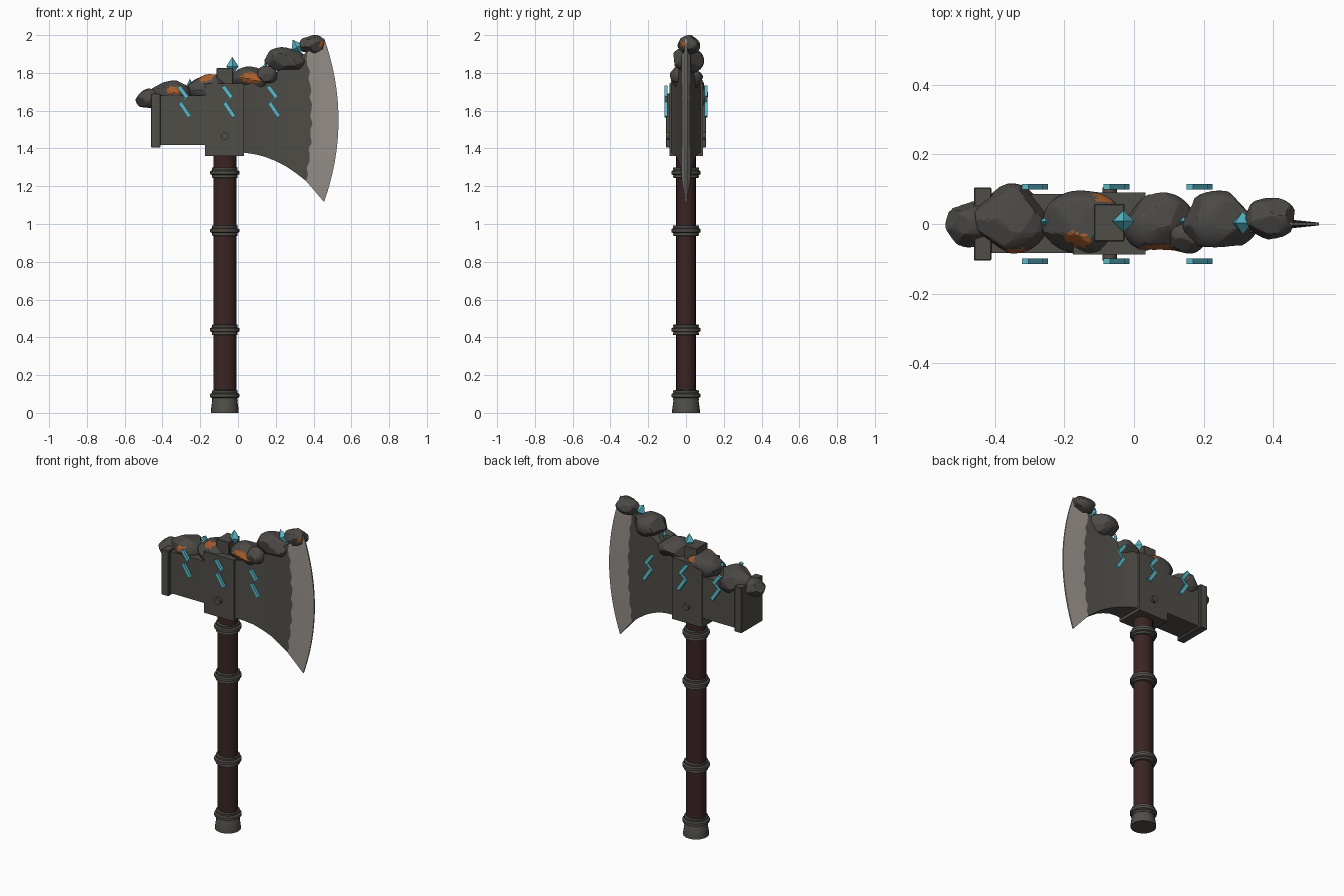
import bpy, bmesh, math, random
from mathutils import Vector, Matrix

random.seed(7)
if "Cube" in bpy.data.objects:
    bpy.data.objects.remove(bpy.data.objects["Cube"])


def material(name, rgb):
    m = bpy.data.materials.new(name)
    m.use_nodes = True
    m.diffuse_color = (*rgb, 1)
    m.node_tree.nodes["Principled BSDF"].inputs["Base Color"].default_value = (*rgb, 1)
    return m


IRON = material("dark iron", (0.080, 0.075, 0.064))
EDGE = material("bare steel", (0.31, 0.28, 0.255))
ROCK = material("dark rock", (0.072, 0.067, 0.061))
EMBER = material("ember orange", (0.40, 0.11, 0.025))
WOOD = material("dark red wood", (0.042, 0.018, 0.017))
CRYSTAL = material("cyan crystal", (0.10, 0.50, 0.60))
AXIS = -0.07  # x of the handle


def finish(bm, name, mats, smooth=None):
    bmesh.ops.recalc_face_normals(bm, faces=bm.faces[:])
    mesh = bpy.data.meshes.new(name)
    bm.to_mesh(mesh)
    bm.free()
    for m in mats:
        mesh.materials.append(m)
    ob = bpy.data.objects.new(name, mesh)
    bpy.context.collection.objects.link(ob)
    if smooth:
        bpy.ops.object.select_all(action='DESELECT')
        ob.select_set(True)
        bpy.context.view_layer.objects.active = ob
        bpy.ops.object.shade_smooth_by_angle(angle=math.radians(smooth))
    return ob


def box(name, x, y, z, mat, bevel=0.0):
    """Box from (min, max) pairs."""
    bm = bmesh.new()
    bmesh.ops.create_cube(bm, size=1)
    for v in bm.verts:
        v.co = [sum(r) / 2 + c * (r[1] - r[0]) for r, c in zip((x, y, z), v.co)]
    if bevel:
        bmesh.ops.bevel(bm, geom=bm.edges[:], offset=bevel, segments=1, affect='EDGES')
    return finish(bm, name, [mat])


def lathe(name, profile, z, mat, squash=1.0, sides=20):
    """Turn (radius, height) points around the handle axis."""
    bm = bmesh.new()
    rings = []
    for r, h in profile:
        rings.append([bm.verts.new((AXIS + r * math.cos(a), r * squash * math.sin(a), z + h))
                      for a in (math.tau * i / sides for i in range(sides))])
    for a, b in zip(rings, rings[1:]):
        for i in range(sides):
            j = (i + 1) % sides
            bm.faces.new((a[i], a[j], b[j], b[i]))
    bm.faces.new(rings[0])
    bm.faces.new(rings[-1])
    return finish(bm, name, [mat], 30)


def interp(points, x):
    for (x0, y0), (x1, y1) in zip(points, points[1:]):
        if x <= x1:
            return y0 + (y1 - y0) * (x - x0) / (x1 - x0)
    return points[-1][1]


# Handle, collars and pommel
lathe("handle", [(0.061, 0.05), (0.061, 1.4)], 0, WOOD, 0.86)
collar = [(0.06, -0.028), (0.069, -0.026), (0.067, -0.013), (0.078, -0.008),
          (0.078, 0.008), (0.067, 0.013), (0.069, 0.026), (0.06, 0.028)]
for i, z in enumerate((0.092, 0.44, 0.965, 1.272)):
    lathe(f"collar_{i + 1}", collar, z, IRON)
lathe("pommel", [(0.074, 0), (0.073, 0.02), (0.065, 0.075), (0.06, 0.085)], 0, IRON)

# Head blocks
box("hammer_block", (-0.43, -0.16), (-0.083, 0.086), (1.418, 1.68), IRON)
box("hammer_plate", (-0.46, -0.41), (-0.105, 0.105), (1.405, 1.69), IRON, 0.003)
box("head_socket", (-0.175, 0.033), (-0.088, 0.09), (1.36, 1.745), IRON)
box("socket_cap", (-0.115, -0.027), (-0.05, 0.058), (1.73, 1.825), IRON, 0.003)

# Rivet running through the socket
bm = bmesh.new()
bmesh.ops.create_cone(bm, cap_ends=True, segments=12, radius1=0.021, radius2=0.021, depth=0.21,
                      matrix=Matrix.Translation((AXIS, 0, 1.465)) @ Matrix.Rotation(math.pi / 2, 4, 'X'))
finish(bm, "socket_rivet", [IRON], 40)

# Blade: wedge lofted in columns from the socket to the cutting edge
TOP = [(0.03, 1.735), (0.12, 1.76), (0.25, 1.83), (0.36, 1.91), (0.455, 1.985)]
BOTTOM = [(0.03, 1.378), (0.1, 1.368), (0.17, 1.348), (0.27, 1.298), (0.36, 1.228), (0.457, 1.115)]
THICK = [(0.03, 0.078), (0.12, 0.054), (0.25, 0.033), (0.37, 0.021), (0.53, 0.003)]
COLS, ROWS = 7, 20
bm = bmesh.new()
sides = {1: [], -1: []}
for c in range(COLS + 1):
    for s in sides:
        column = []
        for r in range(ROWS + 1):
            t = r / ROWS
            bow = 1 - (2 * t - 1) ** 2
            if c == COLS:
                x_end, x = 0.456, 0.456 + 0.076 * bow
            else:
                x_end = 0.03 + 0.33 * c / (COLS - 1)
                x = x_end
                if c == COLS - 1:  # ragged border of the ground edge
                    x += 0.028 * bow + 0.007 * math.sin(r * 2.3)
            z = interp(BOTTOM, x_end) * (1 - t) + interp(TOP, x_end) * t
            y = 0.004 if c == COLS else interp(THICK, x)
            column.append(bm.verts.new((x, s * y, z)))
        sides[s].append(column)
for cols in sides.values():
    for c in range(COLS):
        for r in range(ROWS):
            f = bm.faces.new((cols[c][r], cols[c + 1][r], cols[c + 1][r + 1], cols[c][r + 1]))
            f.material_index = int(c == COLS - 1)
front, back = sides[-1], sides[1]
for c in range(COLS):
    for r in (0, ROWS):
        f = bm.faces.new((front[c][r], front[c + 1][r], back[c + 1][r], back[c][r]))
        f.material_index = int(c == COLS - 1)
for c in (0, COLS):
    for r in range(ROWS):
        f = bm.faces.new((front[c][r], front[c][r + 1], back[c][r + 1], back[c][r]))
        f.material_index = int(c == COLS)
finish(bm, "axe_blade", [IRON, EDGE], 25)


# Rocks along the top: spheres chipped by random planes, with ember patches
def rock(name, centre, size, embers=()):
    bm = bmesh.new()
    bmesh.ops.create_icosphere(bm, subdivisions=4, radius=1.06)
    for _ in range(16):
        n = Vector([random.gauss(0, 1) for _ in range(3)]).normalized()
        d = random.uniform(0.80, 0.95)
        for v in bm.verts:
            v.co -= n * max(0, v.co.dot(n) - d)
    for f in bm.faces:
        p = f.calc_center_median().normalized()
        for direction, spread in embers:
            if p.angle(Vector(direction)) < spread + random.uniform(-0.08, 0.08):
                f.material_index = 1
    for v in bm.verts:
        v.co = Vector(centre) + Vector([a * b for a, b in zip(v.co, size)])
    finish(bm, name, [ROCK, EMBER], 12)


rock("rock_1", (-0.475, 0, 1.662), (0.064, 0.064, 0.052))
rock("rock_2", (-0.355, 0.015, 1.685), (0.105, 0.096, 0.08), [((0.1, -1, 0.25), 0.3)])
rock("rock_3", (-0.145, 0.005, 1.72), (0.115, 0.088, 0.082),
     [((-0.22, -0.65, 0.75), 0.38), ((0.5, 0.75, 0.45), 0.25)])
rock("rock_4", (0.07, 0.003, 1.765), (0.1, 0.086, 0.066), [((0, -1, 0.1), 0.55)])
rock("rock_5", (0.245, 0.007, 1.865), (0.108, 0.084, 0.068))
rock("rock_6", (0.392, 0.016, 1.95), (0.073, 0.058, 0.05), [((0.8, -0.7, 0), 0.3)])
rock("rock_chip", (0.15, -0.035, 1.785), (0.055, 0.05, 0.05))


# Crystals growing between the rocks
def crystal(name, centre, radius, height, tilt):
    bm = bmesh.new()
    for h in (height, -height):
        bmesh.ops.create_cone(bm, cap_ends=False, segments=4, radius1=radius, radius2=0, depth=h,
                              matrix=Matrix.Translation((0, 0, h / 2)))
    bmesh.ops.remove_doubles(bm, verts=bm.verts[:], dist=0.0005)
    bm.transform(Matrix.Translation(centre) @ Matrix.Rotation(tilt, 4, 'Y'))
    finish(bm, name, [CRYSTAL])


crystal("crystal_middle", (-0.03, 0.008, 1.835), 0.032, 0.05, 0)
crystal("crystal_upper", (0.312, 0.003, 1.935), 0.033, 0.046, -0.5)
crystal("crystal_small_left", (-0.255, 0.007, 1.74), 0.014, 0.03, 0)
crystal("crystal_small_right", (0.145, 0.008, 1.83), 0.014, 0.03, 0)

# Glowing zigzag runes on both faces of the head
ZIGZAG = [(-0.03, 1.728), (0.012, 1.672), (-0.022, 1.640), (0.026, 1.568)]
for label, side in (("front", -1), ("back", 1)):
    for i, x in enumerate((-0.283, -0.048, 0.19)):
        bm = bmesh.new()
        layers = []
        for y in (0.099, 0.115):
            layers.append([bm.verts.new((x + px + w, side * y, z + w * 0.5))
                           for w in (-0.0095, 0.0095) for px, z in ZIGZAG])
        a, b = layers
        n = len(ZIGZAG)
        for k in range(n - 1):
            for l in layers:
                bm.faces.new((l[k], l[k + 1], l[n + k + 1], l[n + k]))
            for e in (k, n + k):
                bm.faces.new((a[e], a[e + 1], b[e + 1], b[e]))
        for k in (0, n - 1):
            bm.faces.new((a[k], a[n + k], b[n + k], b[k]))
        finish(bm, f"rune_{label}_{i + 1}", [CRYSTAL])
